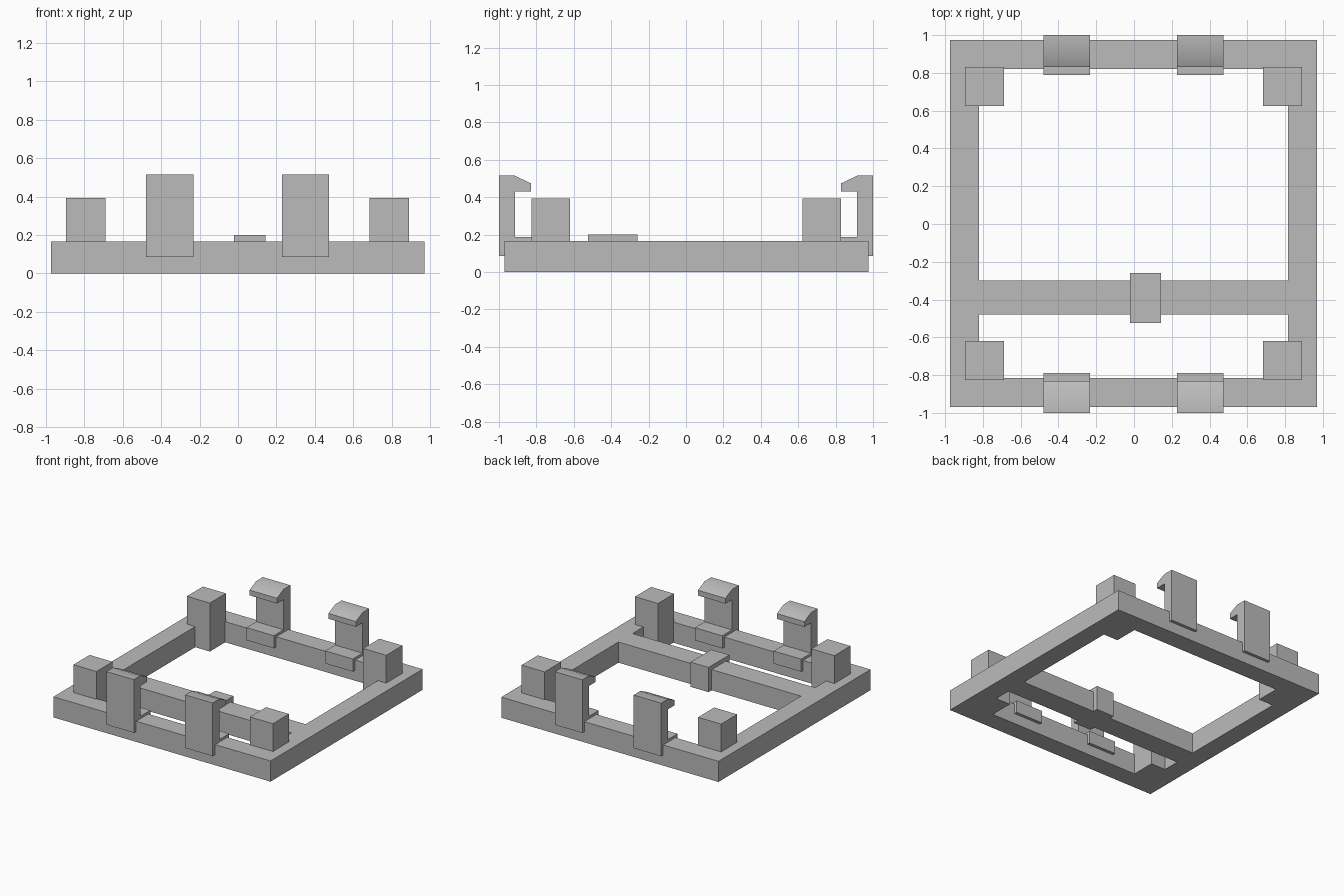
import bpy, bmesh

if "Cube" in bpy.data.objects:
    bpy.data.objects.remove(bpy.data.objects["Cube"])

grey = bpy.data.materials.new("plain_grey")
grey.diffuse_color = (0.5, 0.5, 0.5, 1)
grey.use_nodes = True
grey.node_tree.nodes["Principled BSDF"].inputs["Base Color"].default_value = grey.diffuse_color


def finish(name, bm):
    bmesh.ops.recalc_face_normals(bm, faces=bm.faces)
    mesh = bpy.data.meshes.new(name)
    bm.to_mesh(mesh)
    bm.free()
    mesh.materials.append(grey)
    obj = bpy.data.objects.new(name, mesh)
    bpy.context.collection.objects.link(obj)
    return obj


def extrude(bm, faces, vec):
    ext = bmesh.ops.extrude_face_region(bm, geom=faces, use_keep_orig=True)
    verts = [v for v in ext["geom"] if isinstance(v, bmesh.types.BMVert)]
    bmesh.ops.translate(bm, verts=verts, vec=vec)


def box(name, x0, x1, y0, y1, z0, z1):
    bm = bmesh.new()
    base = [bm.verts.new(p) for p in ((x0, y0, z0), (x1, y0, z0), (x1, y1, z0), (x0, y1, z0))]
    extrude(bm, [bm.faces.new(base)], (0, 0, z1 - z0))
    return finish(name, bm)


# Base frame with cross rail: a plan grid with two openings, extruded upward
xs = (-0.973, -0.82, 0.815, 0.97)
ys = (-0.97, -0.815, -0.48, -0.30, 0.82, 0.975)
bm = bmesh.new()
grid = [[bm.verts.new((x, y, 0)) for y in ys] for x in xs]
cells = [bm.faces.new((grid[i][j], grid[i + 1][j], grid[i + 1][j + 1], grid[i][j + 1]))
         for i in range(3) for j in range(5) if (i, j) not in ((1, 1), (1, 3))]
extrude(bm, cells, (0, 0, 0.167))
finish("frame", bm)

# Corner posts, running from the floor up past the frame
for side, x0 in (("left", -0.895), ("right", 0.684)):
    for end, y0 in (("front", -0.825), ("back", 0.624)):
        box(f"{end}_{side}_post", x0, x0 + 0.206, y0, y0 + 0.206, 0, 0.392)

# Small block wrapped around the cross rail
box("rail_block", -0.02, 0.142, -0.525, -0.26, 0, 0.2)

# Hooked clips: side profile with saddle foot, upright and sloping lip
profile = ((1.0, 0.085), (0.79, 0.085), (0.79, 0.187), (0.915, 0.187), (0.915, 0.432),
           (0.83, 0.432), (0.83, 0.475), (0.915, 0.515), (1.0, 0.515))
for end, s in (("front", -1), ("back", 1)):
    for side, x0 in (("left", -0.478), ("right", 0.228)):
        bm = bmesh.new()
        face = bm.faces.new([bm.verts.new((x0, s * y, z)) for y, z in profile])
        extrude(bm, [face], (0.246, 0, 0))
        clip = finish(f"{end}_{side}_clip", bm)
        # Soften only the shallow bend on top of the lip
        bpy.ops.object.select_all(action="DESELECT")
        clip.select_set(True)
        bpy.context.view_layer.objects.active = clip
        bpy.ops.object.shade_smooth_by_angle()
